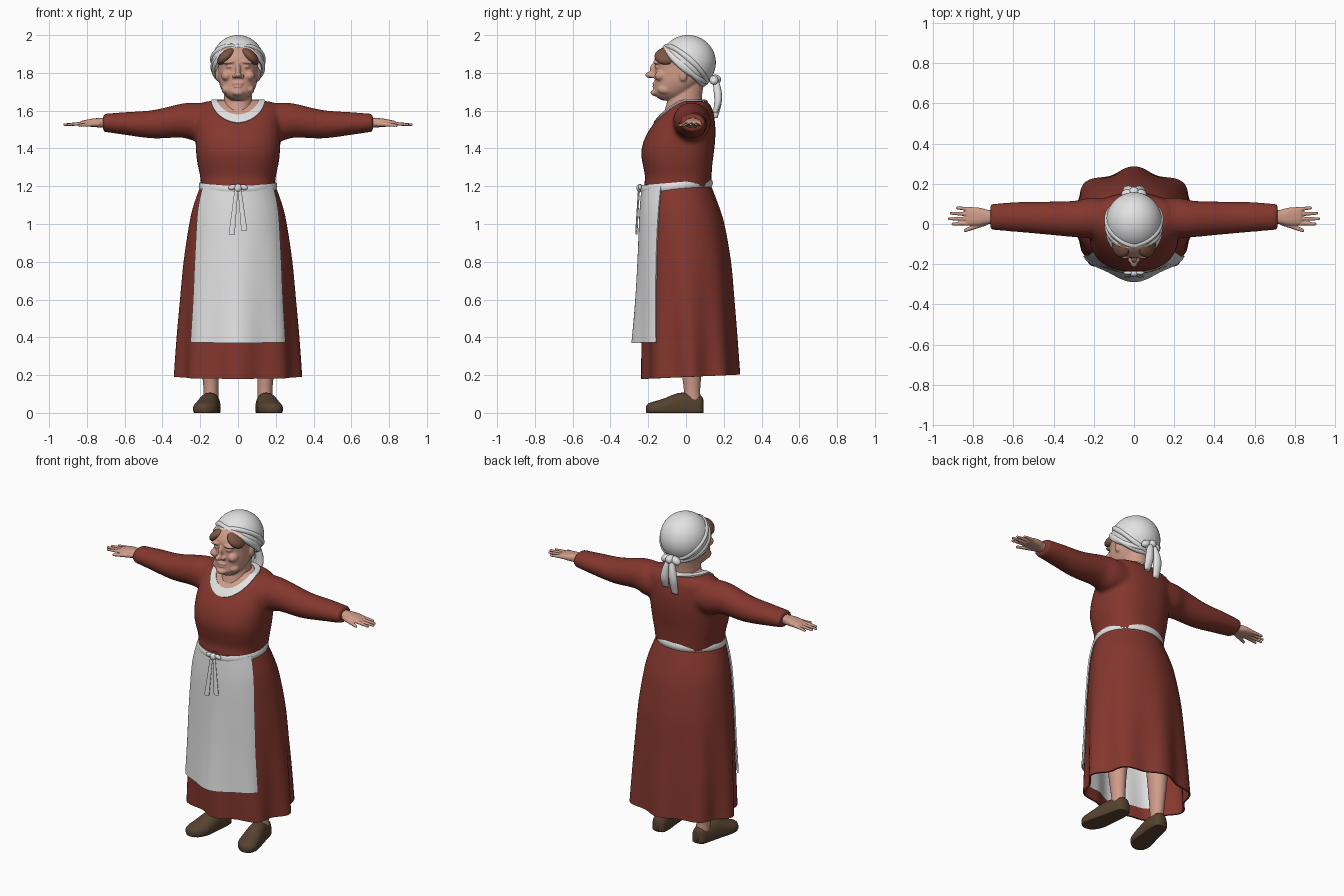
import bpy, bmesh, math
from mathutils import Vector, Matrix
from mathutils.bvhtree import BVHTree

cube = bpy.data.objects.get("Cube")
if cube:
    bpy.data.objects.remove(cube, do_unlink=True)


def material(name, r, g, b):
    m = bpy.data.materials.new(name)
    m.use_nodes = True
    m.diffuse_color = (r, g, b, 1)
    bsdf = m.node_tree.nodes["Principled BSDF"]
    bsdf.inputs["Base Color"].default_value = (r, g, b, 1)
    bsdf.inputs["Roughness"].default_value = 0.8
    return m


RED = material("red_wool", 0.23, 0.038, 0.027)
WHITE = material("white_linen", 0.76, 0.76, 0.76)
SKIN = material("skin", 0.62, 0.33, 0.25)
BROWN = material("brown_leather", 0.095, 0.055, 0.03)
HAIR = material("brown_hair", 0.2, 0.09, 0.055)


def finish(name, bm, *mats):
    bmesh.ops.recalc_face_normals(bm, faces=bm.faces)
    me = bpy.data.meshes.new(name)
    bm.to_mesh(me)
    bm.free()
    for m in mats:
        me.materials.append(m)
    me.shade_smooth()
    ob = bpy.data.objects.new(name, me)
    bpy.context.collection.objects.link(ob)
    return ob


def fuse(ob, voxel, rounds):
    # merge overlapping volumes into one soft skin
    r = ob.modifiers.new("fuse", "REMESH")
    r.mode, r.voxel_size, r.use_smooth_shade = "VOXEL", voxel, True
    s = ob.modifiers.new("soften", "SMOOTH")
    s.factor, s.iterations = 0.5, rounds
    return ob


def mirror(ob):
    ob.modifiers.new("mirror", "MIRROR")
    return ob


def thicken(ob, t, offset=-1):
    s = ob.modifiers.new("thickness", "SOLIDIFY")
    s.thickness, s.offset = t, offset
    e = ob.modifiers.new("crisp_rim", "EDGE_SPLIT")
    e.split_angle = math.radians(50)
    return ob


def smooth_rows(keys, sub=5):
    # Catmull-Rom through the key sections
    out = []
    for i in range(len(keys) - 1):
        k = [keys[max(0, min(len(keys) - 1, i + j))] for j in (-1, 0, 1, 2)]
        for n in range(sub):
            t = n / sub
            out.append([0.5 * (2 * b + (c - a) * t + (2 * a - 5 * b + 4 * c - d) * t * t
                               + (3 * b - a - 3 * c + d) * t ** 3) for a, b, c, d in zip(*k)])
    return out + [list(keys[-1])]


def loft(bm, axis, keys, e=2.0, n=40, side=1):
    # sections: position, centre u, centre v, radius u, radius v
    rings = []
    for t, u, v, ru, rv in smooth_rows(keys):
        ring = []
        for i in range(n):
            c, s = math.cos(math.tau * i / n), math.sin(math.tau * i / n)
            p = u + ru * math.copysign(abs(c) ** (2 / e), c)
            q = v + rv * math.copysign(abs(s) ** (2 / e), s)
            x, y, z = {"x": (t, p, q), "y": (p, t, q), "z": (p, q, t)}[axis]
            ring.append(bm.verts.new((x * side, y, z)))
        rings.append(ring)
    for a, b in zip(rings, rings[1:]):
        for i in range(n):
            bm.faces.new((a[i], a[(i + 1) % n], b[(i + 1) % n], b[i]))
    bm.faces.new(rings[0])
    bm.faces.new(rings[-1])


def span(keys):
    # z, half width, front y, back y -> z sections
    return [(z, 0, (f + b) / 2, w, (b - f) / 2) for z, w, f, b in keys]


def blob(bm, c, r, both=False, tilt=0):
    for s in ((1, -1) if both else (1,)):
        m = Matrix.Translation((c[0] * s, c[1], c[2])) @ Matrix.Rotation(tilt * s, 4, "Y")
        bmesh.ops.create_uvsphere(bm, u_segments=20, v_segments=12, radius=1,
                                  matrix=m @ Matrix.Diagonal((*r, 1)))


def sheet(name, fn, nu, nv, mat, closed=False):
    bm = bmesh.new()
    cols = nu if closed else nu + 1
    g = [[bm.verts.new(fn(i / nu, j / nv)) for i in range(cols)] for j in range(nv + 1)]
    for j in range(nv):
        for i in range(nu):
            k = (i + 1) % cols
            bm.faces.new((g[j][i], g[j][k], g[j + 1][k], g[j + 1][i]))
    return finish(name, bm, mat)


# Bodice with sleeves
bm = bmesh.new()
loft(bm, "z", span([(1.19, .195, -.225, .13), (1.25, .2, -.217, .135), (1.32, .215, -.23, .14),
                    (1.38, .222, -.237, .148), (1.45, .225, -.22, .155), (1.52, .225, -.18, .155),
                    (1.58, .225, -.13, .147), (1.62, .215, -.085, .135), (1.65, .17, -.04, .11)]), 2.4)
for side in (1, -1):
    loft(bm, "x", [(.1, .03, 1.535, .1, .1), (.22, .03, 1.54, .1, .102), (.3, .025, 1.547, .09, .09),
                   (.45, .03, 1.528, .081, .075), (.6, .035, 1.532, .073, .06),
                   (.715, .035, 1.536, .064, .047)], side=side)
bodice = fuse(finish("bodice", bm, RED), .012, 4)

# Neckline: chest skin and linen collar draped on the bodice
bpy.context.view_layer.update()
tree = BVHTree.FromObject(bodice, bpy.context.evaluated_depsgraph_get())


def drape(u, v, lift):
    a = math.tau * u
    x, y = .142 * v * math.cos(a), -.028 + .145 * v * math.sin(a)
    hit = tree.ray_cast(Vector((x, y, 3)), Vector((0, 0, -1)))[0]
    return (x, y, (hit.z if hit else 1.5) + lift)


sheet("chest", lambda u, v: drape(u, .1 + .75 * v, .004), 64, 10, SKIN, True)
thicken(sheet("collar", lambda u, v: drape(u, .76 + .24 * v, .009), 64, 5, WHITE, True), .008)

# Skirt
skirt_rows = smooth_rows([(.19, .34, -.238, .287), (.4, .325, -.236, .272), (.6, .307, -.235, .256),
                          (.8, .288, -.235, .238), (1.0, .258, -.234, .203), (1.1, .235, -.23, .172),
                          (1.21, .195, -.222, .13)])


def skirt_at(a, z, off):
    i = max(k for k in range(len(skirt_rows) - 1) if skirt_rows[k][0] <= max(z, .19))
    lo, hi = skirt_rows[i], skirt_rows[i + 1]
    t = (z - lo[0]) / (hi[0] - lo[0])
    w, f, b = (p + (q - p) * t for p, q in zip(lo[1:], hi[1:]))
    fade = max(0, min(1, (1.1 - z) / .9))
    pleat = 1 - .11 * fade ** 1.5 * (1 - math.cos(8 * (a - math.pi / 2))) / 2
    y = (f + b) / 2 + ((b - f) / 2 * pleat + off) * math.sin(a)
    return ((w * pleat + off) * math.cos(a), y, z + .045 * y * fade)


thicken(sheet("skirt", lambda u, v: skirt_at(math.tau * u, .19 + 1.02 * v, 0), 96, 30, RED, True), .01)


# Apron and the linen lining behind it
def front_angle(u, half):
    return math.radians(-90 + (2 * u - 1) * half)


def apron_at(u, v):
    centre = 1 - (2 * u - 1) ** 2
    off = .013 + .04 * (1 - v) ** 2 * centre
    return skirt_at(front_angle(u, 48 + 14 * v ** 3), .38 + .82 * v, off)


thicken(sheet("apron", apron_at, 40, 24, WHITE), .009)
sheet("skirt_lining", lambda u, v: skirt_at(front_angle(u, 65), .26 + .5 * v, -.016), 40, 10, WHITE)


# Waistband, knot and hanging ties
def band_at(u, v):
    a, bulge = math.tau * u, .006 * math.sin(math.pi * v)
    y = -.05 + (.186 + bulge) * math.sin(a)
    return ((.202 + bulge) * math.cos(a), y, 1.185 + .04 * v + .085 * y)


thicken(sheet("waistband", band_at, 64, 4, WHITE, True), .01)
for label, s, drop in (("right", -1, .245), ("left", 1, .225)):
    thicken(sheet("apron_tie_" + label, lambda u, v: (
        s * (.008 + .025 * v) + (u - .5) * (.018 + .014 * v),
        -.25 - .014 * v - .004 * math.sin(math.pi * u), 1.19 - drop * v), 4, 8, WHITE), .007)
bm = bmesh.new()
blob(bm, (0, -.245, 1.19), (.02, .017, .022))
blob(bm, (.03, -.243, 1.195), (.022, .01, .014), True, .2)
finish("apron_knot", bm, WHITE)

# Head and neck
bm = bmesh.new()
loft(bm, "z", span([(1.655, .035, -.13, -.03), (1.675, .062, -.158, 0), (1.7, .082, -.17, .03),
                    (1.74, .098, -.165, .07), (1.78, .104, -.166, .1), (1.83, .106, -.165, .12),
                    (1.88, .11, -.165, .13), (1.93, .1, -.13, .12), (1.97, .06, -.07, .07)]), 2.2)
loft(bm, "z", span([(1.54, .1, -.13, .09), (1.62, .08, -.108, .085), (1.68, .073, -.09, .085),
                    (1.77, .07, -.05, .1)]))
blob(bm, (0, -.17, 1.818), (.014, .022, .034))               # nose bridge
blob(bm, (0, -.19, 1.789), (.019, .026, .017))               # nose tip
blob(bm, (.02, -.174, 1.783), (.012, .017, .011), True)      # nostrils
blob(bm, (.042, -.148, 1.858), (.036, .028, .011), True, .15)  # brows
blob(bm, (.042, -.144, 1.832), (.02, .022, .01), True)       # eyelids
blob(bm, (.06, -.133, 1.785), (.03, .034, .028), True)       # cheeks
blob(bm, (0, -.16, 1.744), (.032, .018, .008))               # upper lip
blob(bm, (0, -.16, 1.727), (.027, .018, .007))               # lower lip
blob(bm, (0, -.158, 1.696), (.033, .03, .02))                # chin
blob(bm, (.062, -.11, 1.712), (.025, .04, .026), True)       # jowls
blob(bm, (.108, -.015, 1.79), (.012, .022, .036), True)      # ears
fuse(finish("head", bm, SKIN), .0055, 3)

bm = bmesh.new()
blob(bm, (.062, -.105, 1.888), (.058, .062, .03), True, .75)
finish("hair", bm, HAIR)

# Headscarf: cut dome, wrapped folds, knot and tails
C, R = Vector((0, .01, 1.855)), Vector((.14, .148, .145))
bm = bmesh.new()
bmesh.ops.create_uvsphere(bm, u_segments=48, v_segments=32, radius=1,
                          matrix=Matrix.Translation(C) @ Matrix.Diagonal((*R, 1)))
bmesh.ops.bisect_plane(bm, geom=bm.verts[:] + bm.edges[:] + bm.faces[:], plane_co=(0, -.13, 1.915),
                       plane_no=(0, .66, .75), clear_inner=True)
thicken(finish("headscarf", bm, WHITE), .012)


def fold(name, normal, d, width):
    n = Vector(normal).normalized()
    a = n.orthogonal().normalized()
    b = n.cross(a)

    def at(u, v):
        t, w = math.tau * u, d + width * (v - .5)
        p = n * w + math.sqrt(1 - w * w) * (a * math.cos(t) + b * math.sin(t))
        p *= .99 + .07 * math.sin(math.pi * v) + .008 * math.sin(5 * t + 6 * v)
        return C + Vector(p[k] * R[k] for k in range(3))
    thicken(sheet(name, at, 64, 8, WHITE, True), .006)


fold("scarf_rim_fold", (0, .67, .74), -.22, .22)
fold("scarf_fold_right", (.2, .62, .74), -.06, .22)
fold("scarf_fold_left", (-.25, .66, .72), -.12, .2)

bm = bmesh.new()
blob(bm, (0, .155, 1.765), (.026, .03, .026))
blob(bm, (.034, .148, 1.762), (.032, .024, .022), True, .5)
for s in (1, -1):
    loft(bm, "z", [(1.765, .008, .155, .012, .014), (1.72, .02, .165, .02, .02),
                   (1.65, .03, .17, .026, .02), (1.575 + .015 * s, .032, .155, .02, .012)], n=20, side=s)
finish("scarf_knot", bm, WHITE)

# Hands
bm = bmesh.new()


def finger(p, q, r0, r1):
    p, q = Vector(p), Vector(q)
    for i in range(13):
        r = r0 + (r1 - r0) * i / 12
        blob(bm, p.lerp(q, i / 12), (r, r, r * .9))


loft(bm, "x", [(.67, .035, 1.536, .036, .03), (.72, .035, 1.536, .034, .026), (.77, .037, 1.536, .044, .022),
               (.82, .038, 1.533, .044, .015), (.835, .038, 1.532, .036, .01)], 2.5)
for y, y_tip, tip in ((.073, .08, .878), (.05, .053, .908), (.026, .026, .918), (.004, 0, .9)):
    finger((.81, y, 1.533), (tip, y_tip, 1.526), .0115, .008)
finger((.74, .008, 1.53), (.838, -.032, 1.522), .017, .009)
mirror(fuse(finish("hand", bm, SKIN), .0038, 2))

# Legs
bm = bmesh.new()
loft(bm, "z", [(.05, .143, .035, .04, .045), (.12, .143, .032, .039, .043), (.22, .146, .03, .045, .053),
               (.36, .146, .03, .057, .063), (.6, .135, .02, .065, .07)], n=28)
mirror(finish("leg", bm, SKIN))

# Shoes, flattened on the ground
bm = bmesh.new()
loft(bm, "y", [(.092, .138, .03, .018, .04), (.078, .138, .025, .04, .066), (.03, .142, .025, .05, .078),
               (-.04, .154, .025, .056, .08), (-.12, .168, .022, .064, .053), (-.17, .178, .02, .06, .04),
               (-.2, .184, .02, .038, .03), (-.212, .186, .02, .014, .014)], 2.3, 32)
for v in bm.verts:
    v.co.z = max(v.co.z, 0)
mirror(finish("shoe", bm, BROWN))
